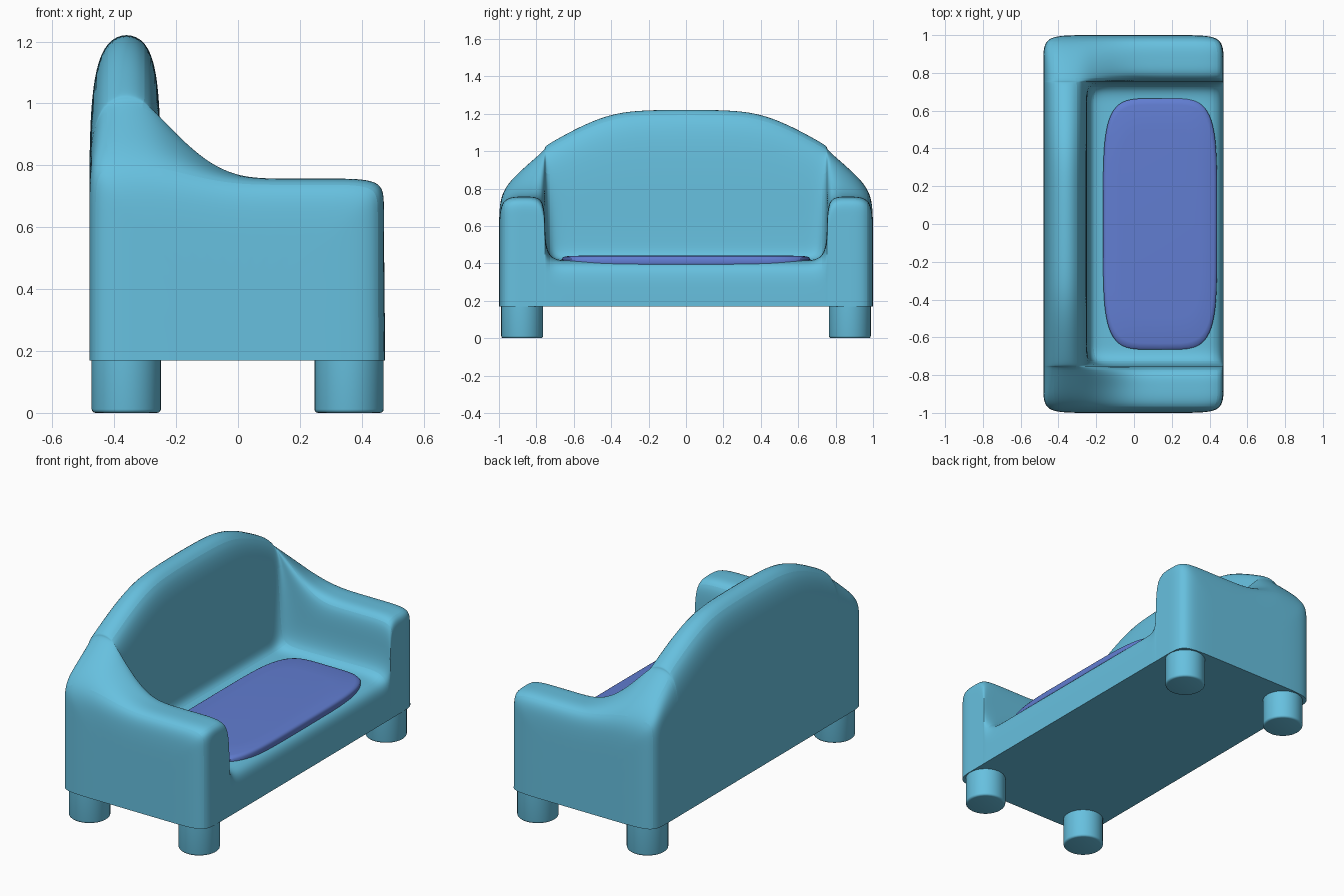
import bpy, bmesh, math

if "Cube" in bpy.data.objects:
    bpy.data.objects.remove(bpy.data.objects["Cube"])


def material(name, rgb):
    m = bpy.data.materials.new(name)
    m.diffuse_color = (*rgb, 1.0)
    m.use_nodes = True
    m.node_tree.nodes["Principled BSDF"].inputs["Base Color"].default_value = m.diffuse_color
    return m


TEAL = material("teal fabric", (0.135, 0.53, 0.74))
BLUE = material("blue cushion", (0.12, 0.205, 0.64))


def add_object(name, bm, mat, angle=40):
    bmesh.ops.recalc_face_normals(bm, faces=bm.faces)
    me = bpy.data.meshes.new(name)
    bm.to_mesh(me)
    bm.free()
    me.materials.append(mat)
    ob = bpy.data.objects.new(name, me)
    bpy.context.collection.objects.link(ob)
    bpy.ops.object.select_all(action='DESELECT')
    ob.select_set(True)
    bpy.context.view_layer.objects.active = ob
    bpy.ops.object.shade_smooth_by_angle(angle=math.radians(angle))
    return ob


def seat_profile(top):
    """Side profile (x, z) through the backrest and seat."""
    sh = 0.86 + (top - 1.03) * 0.737
    return [(-.48, -.6), (-.48, -.2), (-.48, .1), (-.48, .45), (-.48, .70),
            (-.48, sh), (-.44, top + .011), (-.28, top + .011), (-.25, sh),
            (-.248, .7), (-.245, .5), (-.235, .41), (-.1, .41), (.25, .415),
            (.45, .42), (.475, .33), (.475, .25), (.475, .1), (.475, -.2), (.475, -.6)]


def arm_profile(top):
    """Side profile (x, z) through an arm, rising towards the back."""
    k = (top - .757) / (1.03 - .757)
    pts = [(-.48, -.6), (-.48, -.2), (-.48, .1), (-.48, .45), (-.48, .67),
           (-.48, .87), (-.44, 1.03), (-.3, 1.03), (-.22, .96),
           (-.1, .83), (0, .77), (.09, .757), (.18, .757), (.3, .757),
           (.47, .757), (.472, .68), (.472, .45), (.475, .1), (.475, -.2), (.475, -.6)]
    return [(x, .757 + (z - .757) * k if z > .757 else z) for x, z in pts]


def section(y, top, w, inset):
    out = []
    for (ax, az), (bx, bz) in zip(seat_profile(top), arm_profile(top)):
        x, z = ax + (bx - ax) * w, az + (bz - az) * w
        x = -.0025 + (x + .0025) * (1 - inset / .4775)
        if z > .1:
            z = .1 + (z - .1) * (1 - inset / .66)
        out.append((x, y, z))
    return out


# sofa body: sections (y, back height, seat-to-arm blend, inset) lofted along y
half = [(.15, 1.22, 0, 0), (.35, 1.21, 0, 0), (.5, 1.16, 0, 0), (.62, 1.10, 0, 0),
        (.745, 1.03, 0, 0), (.755, 1.02, .52, 0), (.755, 1.01, 1, 0),
        (.86, .92, 1, 0), (.985, .80, 1, 0), (1, .80, 1, .12), (1, .79, 1, .25)]
rows = [section(-y, *r) for y, *r in reversed(half)] + [section(y, *r) for y, *r in half]
bm = bmesh.new()
grid = [[bm.verts.new(p) for p in row] for row in rows]
n = len(grid[0])
for a, b in zip(grid, grid[1:]):
    for i in range(n):
        j = (i + 1) % n
        bm.faces.new((a[i], a[j], b[j], b[i]))
bm.faces.new(grid[0])
bm.faces.new(list(reversed(grid[-1])))
body = add_object("sofa_body", bm, TEAL)
sub = body.modifiers.new("soft", 'SUBSURF')
sub.levels = sub.render_levels = 3

# bake the soft shape and cut a flat underside
dg = bpy.context.evaluated_depsgraph_get()
bm = bmesh.new()
bm.from_object(body, dg)
old = body.data
bpy.data.objects.remove(body)
bpy.data.meshes.remove(old)
bmesh.ops.bisect_plane(bm, geom=bm.verts[:] + bm.edges[:] + bm.faces[:], dist=1e-5,
                       plane_co=(0, 0, .17), plane_no=(0, 0, 1), clear_inner=True)
rim = [e for e in bm.edges if e.is_boundary]
bmesh.ops.holes_fill(bm, edges=rim, sides=0)
add_object("sofa_body", bm, TEAL, 50)

# thin seat cushion with a rounded outline
bm = bmesh.new()
rings, N = [], 64
for s, z in ((.97, .37), (1, .40), (1, .424), (.985, .434), (.95, .439), (.75, .443)):
    ring = []
    for i in range(N):
        t = 2 * math.pi * i / N
        c, d = math.cos(t), math.sin(t)
        x = math.copysign(abs(c) ** .42, c) * (.302 - .05 * (1 - s))
        y = math.copysign(abs(d) ** .42, d) * .665
        ring.append(bm.verts.new((.138 + x * s, y * s, z)))
    rings.append(ring)
for a, b in zip(rings, rings[1:]):
    for i in range(N):
        j = (i + 1) % N
        bm.faces.new((a[i], a[j], b[j], b[i]))
bm.faces.new(rings[0])
bm.faces.new(rings[-1])
add_object("seat_cushion", bm, BLUE)

# four round legs
for end, x in (("front", .359), ("back", -.361)):
    for side, y in (("left", -.876), ("right", .876)):
        bm = bmesh.new()
        bmesh.ops.create_cone(bm, cap_ends=True, segments=32, radius1=.112,
                              radius2=.112, depth=.25)
        bmesh.ops.translate(bm, verts=bm.verts, vec=(x, y, .125))
        low = [e for e in bm.edges if all(v.co.z < .01 for v in e.verts)]
        bmesh.ops.bevel(bm, geom=low, offset=.012, segments=3, profile=.5,
                        affect='EDGES')
        add_object(f"{end}_{side}_leg", bm, TEAL, 35)
